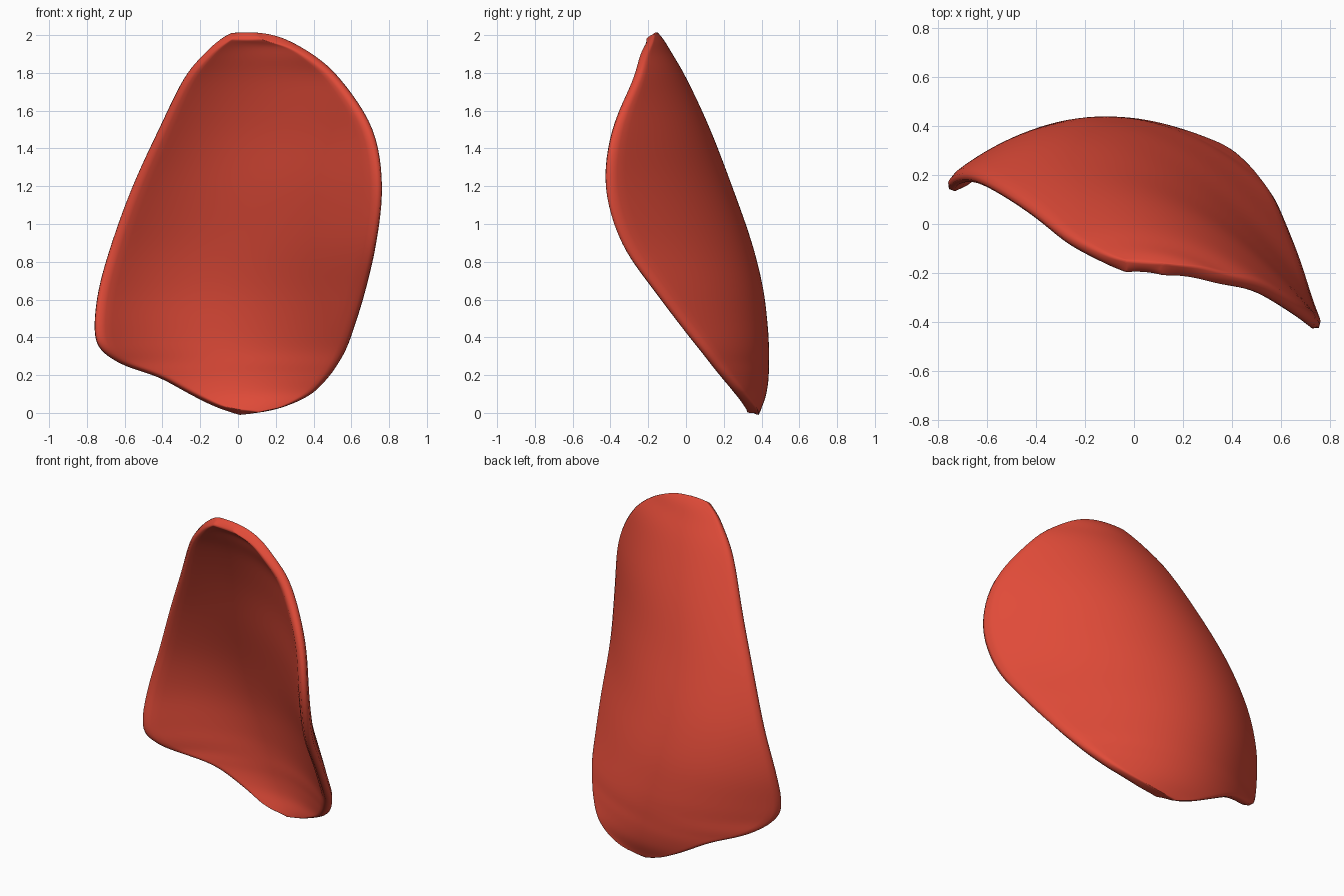
import bpy, bmesh

if "Cube" in bpy.data.objects:
    bpy.data.objects.remove(bpy.data.objects["Cube"])

# Horizontal slices of the petal: z, left rim (x, y), mid (x, y), right rim (x, y)
SLICES = [
    (2.00, -.03, -.175, .04, -.180, .11, -.185),
    (1.96, -.10, -.155, .05, -.145, .26, -.200),
    (1.89, -.18, -.120, .05, -.105, .39, -.235),
    (1.76, -.29, -.060, .02, -.030, .54, -.275),
    (1.50, -.42, .040, -.03, .090, .71, -.390),
    (1.20, -.56, .130, -.10, .205, .76, -.430),
    (0.90, -.67, .180, -.15, .315, .73, -.345),
    (0.65, -.74, .170, -.15, .380, .675, -.170),
    (0.45, -.76, .140, -.15, .405, .615, -.015),
    (0.34, -.73, .155, -.15, .410, .575, .075),
    (0.26, -.62, .240, -.10, .410, .53, .140),
    (0.19, -.42, .340, -.02, .405, .48, .200),
    (0.10, -.25, .375, .03, .390, .39, .280),
    (0.03, -.10, .370, .05, .365, .24, .340),
    (0.00, .02, .355, .06, .355, .10, .355),
]
COLS, STEPS = 18, 3


def catmull(a, b, c, d, t):
    return 0.5 * (2*b + (c - a)*t + (2*a - 5*b + 4*c - d)*t*t + (3*b - a - 3*c + d)*t**3)


def parabola(x, x0, y0, x1, y1, x2, y2):
    return (y0 * (x-x1)*(x-x2) / ((x0-x1)*(x0-x2))
            + y1 * (x-x0)*(x-x2) / ((x1-x0)*(x1-x2))
            + y2 * (x-x0)*(x-x1) / ((x2-x0)*(x2-x1)))


# Smoothly interpolated slices
rows = []
n = len(SLICES)
for i in range(n - 1):
    ks = [SLICES[min(max(i + k, 0), n - 1)] for k in (-1, 0, 1, 2)]
    for s in range(STEPS):
        rows.append([catmull(*v, s / STEPS) for v in zip(*ks)])
rows.append(SLICES[-1])

# Curved sheet: each slice is an arch from rim to rim
bm = bmesh.new()
grid = []
for z, xl, yl, xm, ym, xr, yr in rows:
    xs = [xl + (xr - xl) * j / COLS for j in range(COLS + 1)]
    grid.append([bm.verts.new((x, parabola(x, xl, yl, xm, ym, xr, yr), z)) for x in xs])
for a, b in zip(grid, grid[1:]):
    for j in range(COLS):
        bm.faces.new((a[j], b[j], b[j + 1], a[j + 1]))
bmesh.ops.recalc_face_normals(bm, faces=bm.faces)
mesh = bpy.data.meshes.new("petal_shell")
bm.to_mesh(mesh)
bm.free()
petal = bpy.data.objects.new("petal_shell", mesh)
bpy.context.collection.objects.link(petal)
for p in mesh.polygons:
    p.use_smooth = True

# Thickness with a softly rounded rim
solid = petal.modifiers.new("thickness", 'SOLIDIFY')
solid.thickness = 0.06
solid.offset = 0
sub = petal.modifiers.new("rounding", 'SUBSURF')
sub.levels = sub.render_levels = 1

red = bpy.data.materials.new("red")
red.diffuse_color = (0.75, 0.07, 0.04, 1)
red.use_nodes = True
red.node_tree.nodes["Principled BSDF"].inputs["Base Color"].default_value = red.diffuse_color
mesh.materials.append(red)
